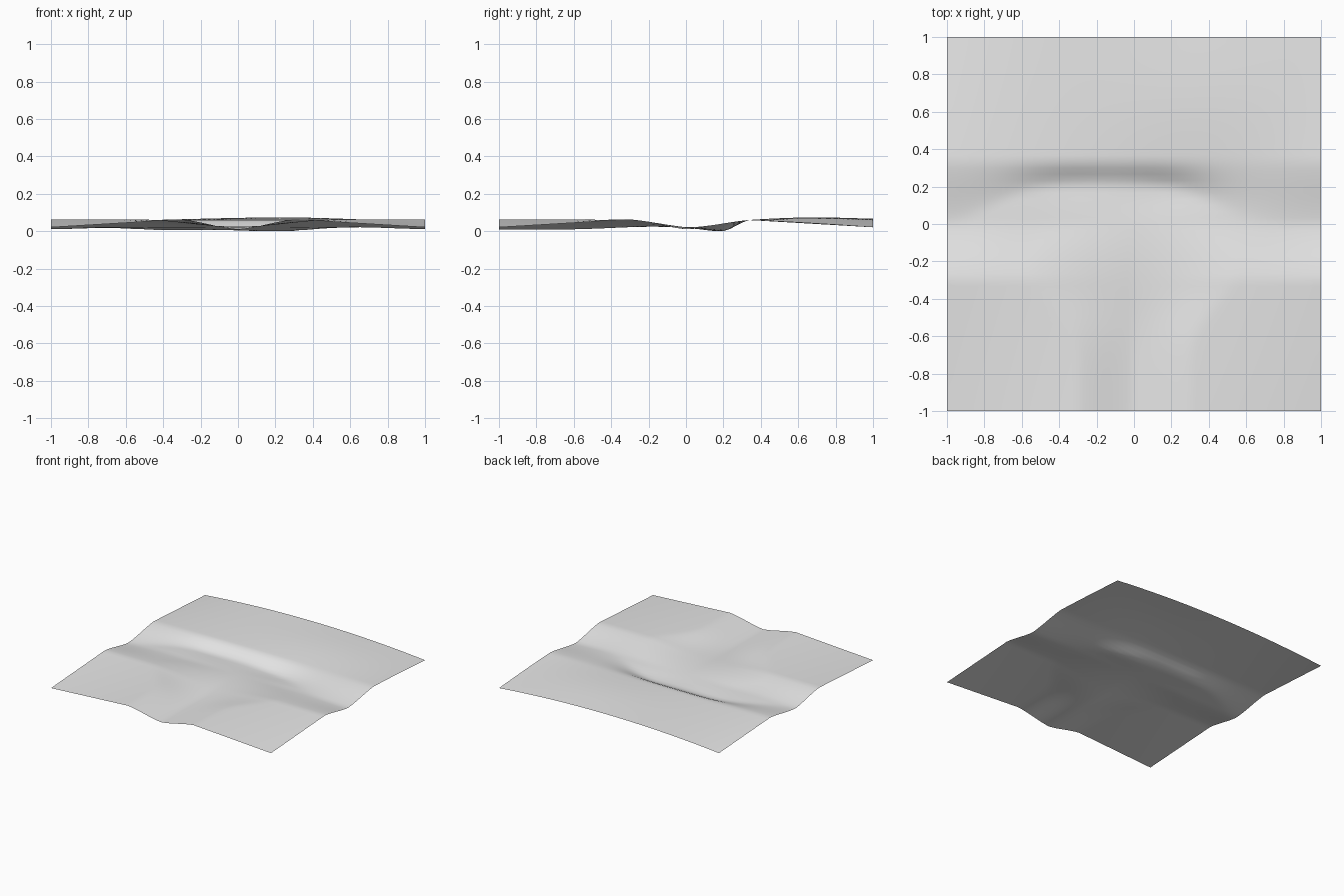
import bpy
import bmesh
from math import exp

cube = bpy.data.objects.get("Cube")
if cube:
    bpy.data.objects.remove(cube, do_unlink=True)

STEPS = 60


def clamp(t):
    return max(0.0, min(1.0, t))


def ease(t):
    # Mostly straight bank with softened foot and crest
    t = clamp(t)
    return 0.5 * t + 0.5 * t * t * (3 - 2 * t)


def bump(x, y, cx, cy, wx, wy):
    return exp(-((x - cx) / wx) ** 2 - ((y - cy) / wy) ** 2)


def bed(x, y):
    # Three-way channel floor, raised at the junction, with scoured pools
    z = 0.012 + 0.016 * bump(x, y, 0, -0.18, 0.75, 0.3)
    z += 0.008 * (bump(x, y, 0.65, 0, 0.25, 0.3) + bump(x, y, -0.68, 0, 0.2, 0.3))
    z -= 0.012 * bump(x, y, 0.2, 0.18, 0.25, 0.12)
    return z - 0.005 * bump(x, y, -0.35, 0.22, 0.25, 0.1)


def north_hill(x, y):
    # Long hill behind the channel, arched along the back edge
    t = clamp((y - 0.33) / 0.67)
    back = 0.025 + 0.046 * (1 - x * x)
    return 0.064 * (1 - t) + back * t + 0.012 * t * (1 - t) * 4 * bump(x, t, 0.35, 0.5, 0.5, 1)


def south_hill(x, y):
    # Front hills fall away to the outer corners
    p = clamp((abs(x) - 0.3) / 0.7)
    q = clamp((-y - 0.3) / 0.7)
    return 0.067 - 0.042 * p * q


def height(x, y):
    low = bed(x, y)
    if y > 0:
        # The bank is steepest where the channel bends toward the back
        foot = 0.21 * exp(-((x + 0.15) / 0.65) ** 4)
        k = ease((y - foot) / (0.34 - foot))
        return low + (north_hill(x, y) - low) * k
    # Front channel widens into the junction
    width = 0.3 + 0.25 * exp(-((y + 0.25) / 0.25) ** 2)
    k = ease(abs(x) / width) * ease(-y / 0.3)
    return low + (south_hill(x, y) - low) * k


# Terrain sheet
bm = bmesh.new()
bmesh.ops.create_grid(bm, x_segments=STEPS, y_segments=STEPS, size=1)
for v in bm.verts:
    v.co.z = height(v.co.x, v.co.y)
lowest = min(v.co.z for v in bm.verts)
for v in bm.verts:
    v.co.z -= lowest
for f in bm.faces:
    f.smooth = True
mesh = bpy.data.meshes.new("terrain")
bm.to_mesh(mesh)
bm.free()
terrain = bpy.data.objects.new("terrain", mesh)
bpy.context.collection.objects.link(terrain)

# Plain grey ground
mat = bpy.data.materials.new("light_grey")
mat.use_nodes = True
colour = (0.8, 0.8, 0.8, 1)
mat.diffuse_color = colour
mat.node_tree.nodes["Principled BSDF"].inputs["Base Color"].default_value = colour
mesh.materials.append(mat)
